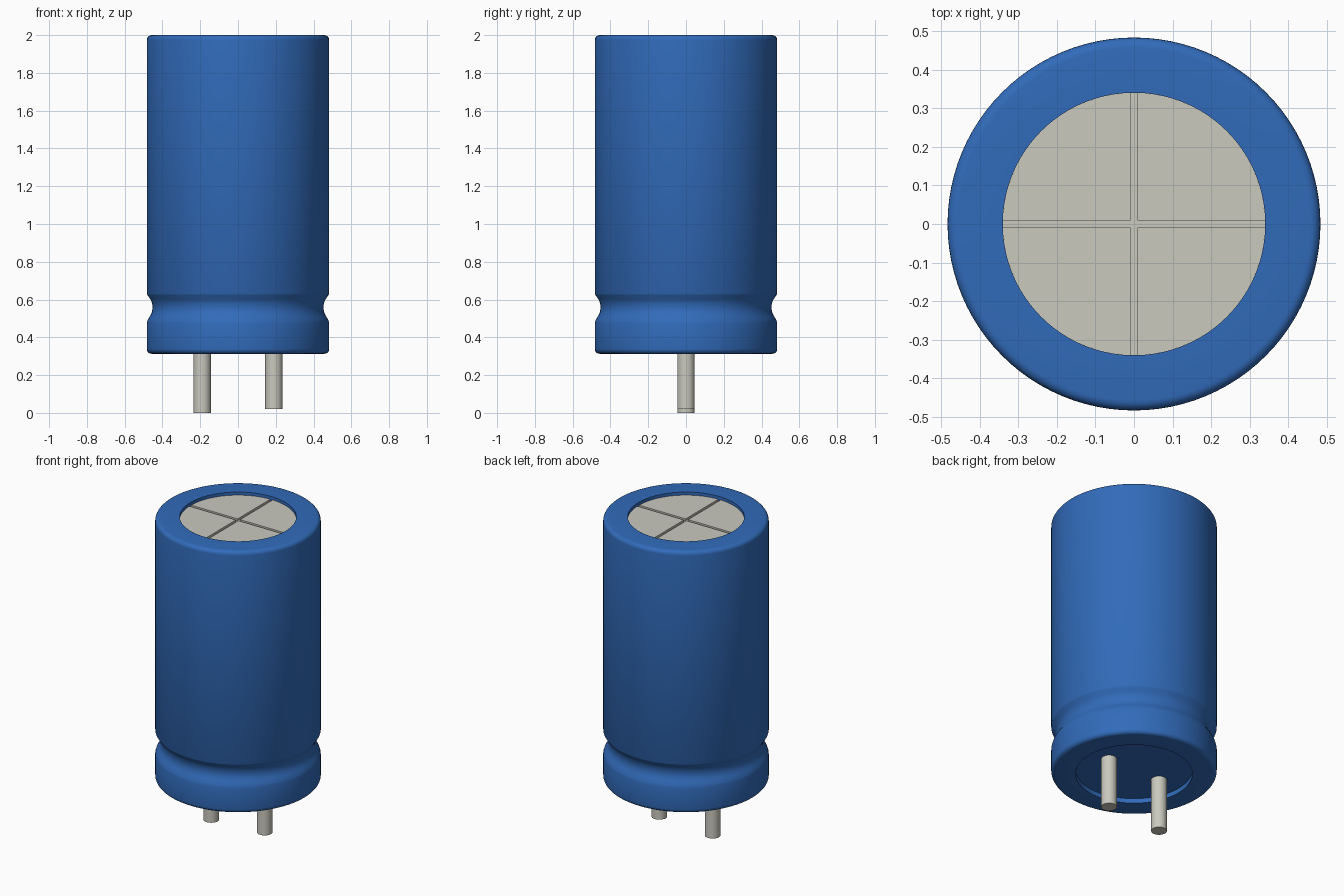
import bpy, bmesh, math
from mathutils import Matrix

cube = bpy.data.objects.get("Cube")
if cube:
    bpy.data.objects.remove(cube, do_unlink=True)


def material(name, rgb):
    m = bpy.data.materials.new(name)
    m.use_nodes = True
    m.diffuse_color = (*rgb, 1)
    m.node_tree.nodes["Principled BSDF"].inputs["Base Color"].default_value = (*rgb, 1)
    return m


blue = material("sleeve blue", (0.031, 0.147, 0.49))
metal = material("bare metal", (0.59, 0.585, 0.52))


def finish(name, bm, mat):
    bmesh.ops.recalc_face_normals(bm, faces=bm.faces)
    mesh = bpy.data.meshes.new(name)
    bm.to_mesh(mesh)
    bm.free()
    mesh.materials.append(mat)
    ob = bpy.data.objects.new(name, mesh)
    bpy.context.collection.objects.link(ob)
    bpy.ops.object.select_all(action="DESELECT")
    ob.select_set(True)
    bpy.context.view_layer.objects.active = ob
    bpy.ops.object.shade_smooth_by_angle(angle=math.radians(35))
    return ob


def lathe(name, profile, mat, steps=96):
    bm = bmesh.new()
    verts = [bm.verts.new((r, 0, z)) for r, z in profile]
    edges = [bm.edges.new(pair) for pair in zip(verts, verts[1:])]
    bmesh.ops.spin(bm, geom=verts + edges, cent=(0, 0, 0), axis=(0, 0, 1),
                   angle=math.tau, steps=steps, use_duplicate=False)
    bmesh.ops.remove_doubles(bm, verts=bm.verts, dist=1e-5)
    return finish(name, bm, mat)


def corner(r, z, rad, start):
    """Quarter-round profile points about (r, z), turning anticlockwise."""
    angles = [math.radians(start + 90 * i / 5) for i in range(6)]
    return [(r + rad * math.cos(a), z + rad * math.sin(a)) for a in angles]


# Sleeve: rounded can with a crimp ring and a recess at each end
R, OPEN, BASE, TOP, ROUND = 0.483, 0.34, 0.313, 2.0, 0.026
crimp = [(R, 0.475), (0.478, 0.492), (0.466, 0.513), (0.456, 0.532), (0.452, 0.556),
         (0.455, 0.582), (0.464, 0.602), (0.478, 0.622), (R, 0.632)]
sleeve = ([(0, BASE + 0.03), (OPEN, BASE + 0.03), (OPEN, BASE)]
          + corner(R - ROUND, BASE + ROUND, ROUND, -90)
          + crimp
          + corner(R - ROUND, TOP - ROUND, ROUND, 0)
          + [(OPEN, TOP), (OPEN, TOP - 0.05), (0, TOP - 0.05)])
lathe("sleeve", sleeve, blue)

# Metal vent lid: floor disc with four raised sectors leaving a cross groove
LID = TOP - 0.02
lathe("lid_floor", [(0, LID - 0.02), (OPEN, LID - 0.02), (OPEN, LID - 0.012), (0, LID - 0.012)], metal)

gap = 0.009
a0 = math.asin(gap / OPEN)
bm = bmesh.new()
for q in range(4):
    turn = Matrix.Rotation(q * math.pi / 2, 3, "Z")
    arc = [a0 + (math.pi / 2 - 2 * a0) * i / 24 for i in range(25)]
    outline = [(gap, gap)] + [(OPEN * math.cos(a), OPEN * math.sin(a)) for a in arc]
    face = bm.faces.new([bm.verts.new((x, y, LID - 0.014)) for x, y in outline])
    bmesh.ops.rotate(bm, verts=face.verts, matrix=turn)
    ext = bmesh.ops.extrude_face_region(bm, geom=[face], use_keep_orig=True)
    bmesh.ops.translate(bm, vec=(0, 0, 0.014),
                        verts=[v for v in ext["geom"] if isinstance(v, bmesh.types.BMVert)])
finish("lid_sectors", bm, metal)

# Lead pins: the right one is slightly longer
for name, x, bottom in (("right_pin", -0.19, 0.0), ("left_pin", 0.19, 0.02)):
    pin = lathe(name, [(0, bottom), (0.046, bottom), (0.046, BASE + 0.04), (0, BASE + 0.04)], metal, 32)
    pin.location.x = x
